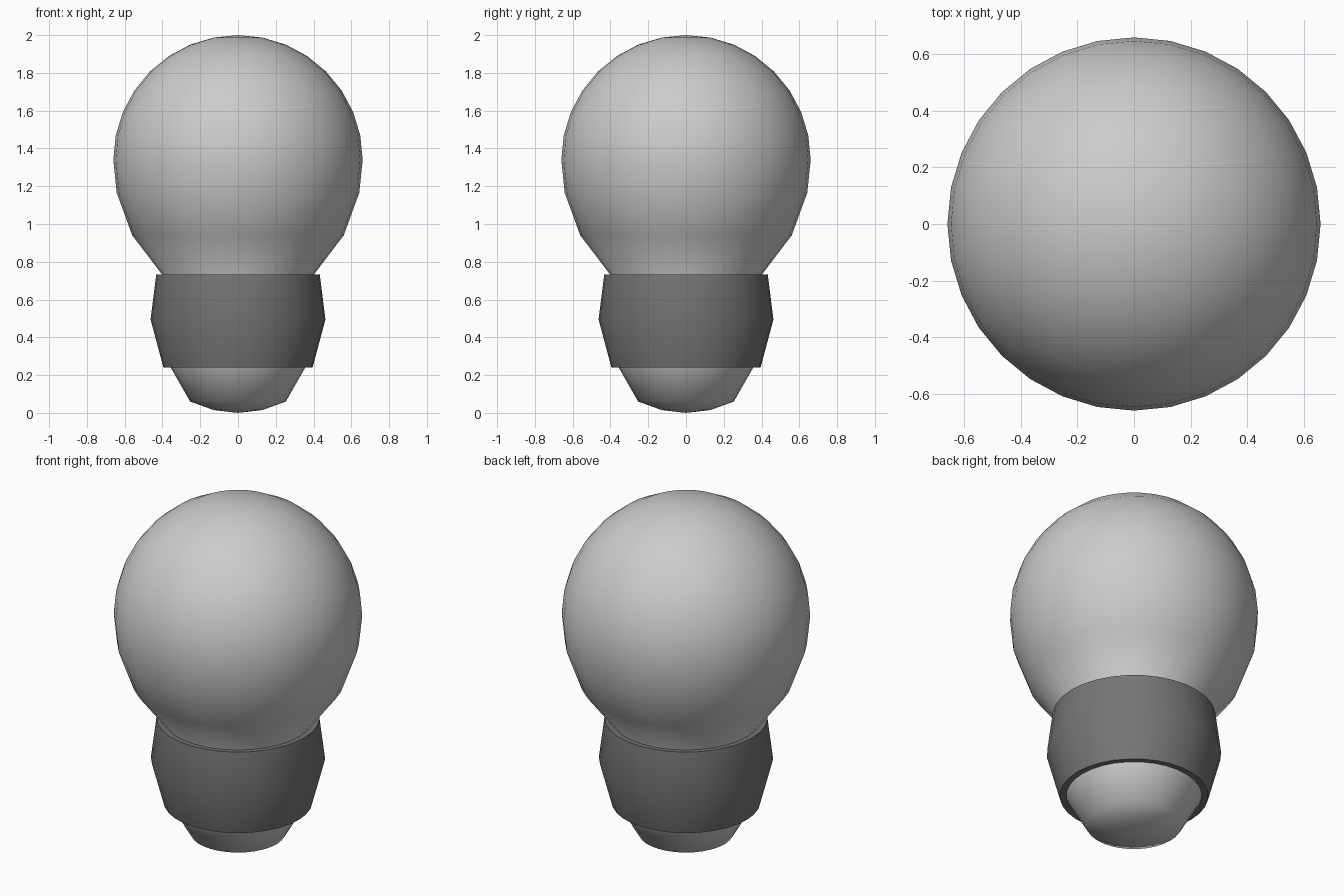
import bpy, bmesh, math

if "Cube" in bpy.data.objects:
    bpy.data.objects.remove(bpy.data.objects["Cube"])

SEG = 32


def lathe(name, profile, closed=False):
    """Spin (radius, z) points around z; radius 0 gives a pole."""
    bm = bmesh.new()
    rings = []
    for r, z in profile:
        if r == 0:
            rings.append([bm.verts.new((0, 0, z))] * SEG)
        else:
            rings.append([bm.verts.new((r * math.cos(2 * math.pi * i / SEG),
                                        r * math.sin(2 * math.pi * i / SEG), z))
                          for i in range(SEG)])
    pairs = list(zip(rings, rings[1:]))
    if closed:
        pairs.append((rings[-1], rings[0]))
    for a, b in pairs:
        for i in range(SEG):
            j = (i + 1) % SEG
            bm.faces.new(list(dict.fromkeys((a[i], a[j], b[j], b[i]))))
    bmesh.ops.recalc_face_normals(bm, faces=bm.faces)
    mesh = bpy.data.meshes.new(name)
    bm.to_mesh(mesh)
    bm.free()
    ob = bpy.data.objects.new(name, mesh)
    bpy.context.collection.objects.link(ob)
    bpy.ops.object.select_all(action='DESELECT')
    ob.select_set(True)
    bpy.context.view_layer.objects.active = ob
    bpy.ops.object.shade_smooth_by_angle(angle=math.radians(50))
    return ob


# Glass bulb: round lower tip and neck, then a spherical dome
R, CZ = 0.66, 1.34
bulb_profile = [(0, 0.0), (0.129, 0.015), (0.253, 0.06), (0.362, 0.25),
                (0.42, 0.495), (0.40, 0.73), (0.56, 0.94), (0.642, 1.165)]
for k in range(9):
    a = math.pi / 2 * k / 8
    bulb_profile.append((R * math.cos(a) if k < 8 else 0, CZ + R * math.sin(a)))
bulb = lathe("bulb", bulb_profile)

# Dark collar hugging the neck
collar = lathe("collar", [(0.395, 0.24), (0.463, 0.495), (0.433, 0.732),
                          (0.396, 0.729), (0.42, 0.495), (0.36, 0.242)], closed=True)
dark = bpy.data.materials.new("dark_collar")
dark.diffuse_color = (0.18, 0.18, 0.18, 1)
dark.use_nodes = True
dark.node_tree.nodes["Principled BSDF"].inputs["Base Color"].default_value = dark.diffuse_color
collar.data.materials.append(dark)
